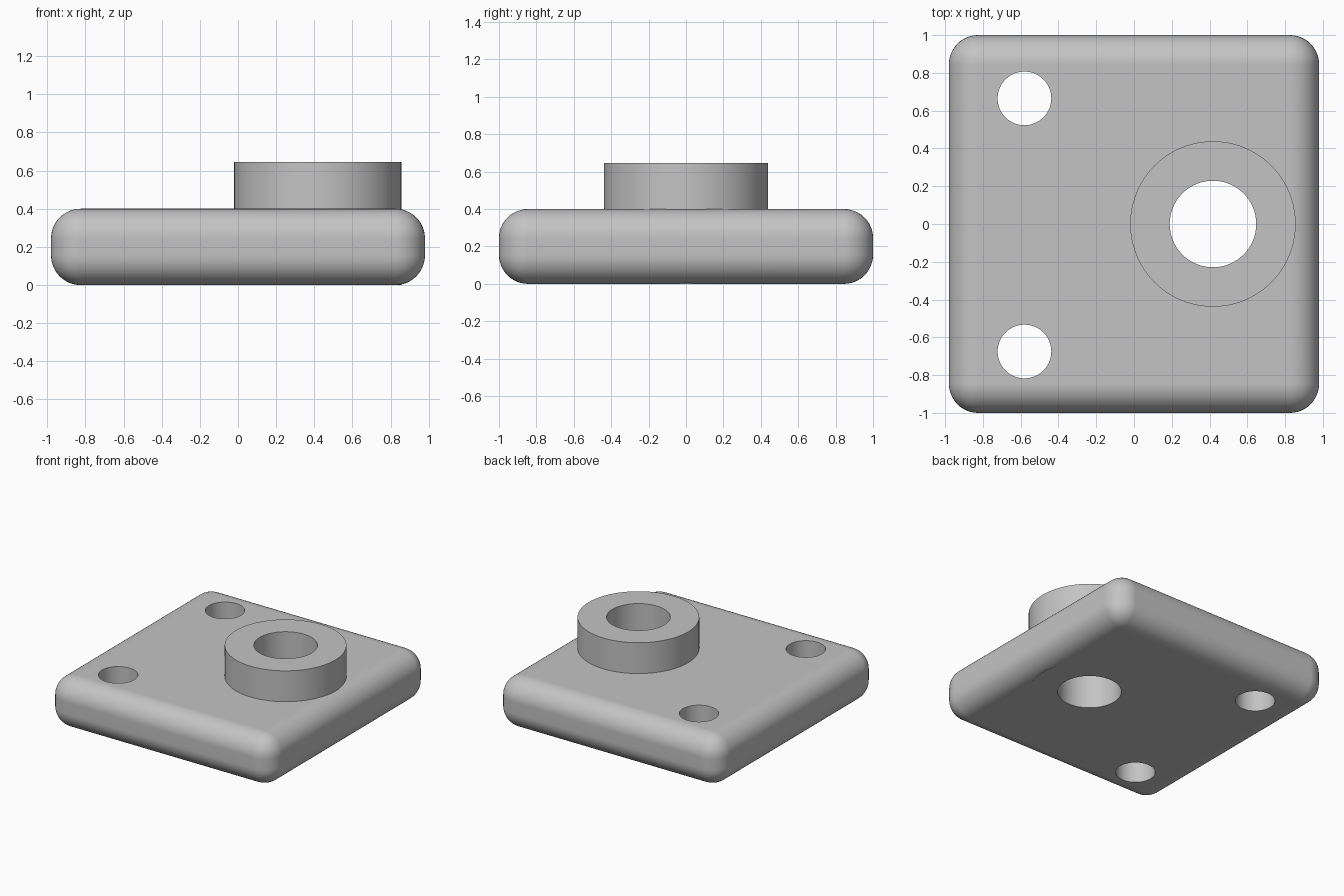
import bpy
import math

default = bpy.data.objects.get("Cube")
if default:
    bpy.data.objects.remove(default, do_unlink=True)

# Single plain grey finish
grey = bpy.data.materials.new("plain_grey")
grey.use_nodes = True
colour = (0.55, 0.55, 0.55, 1)
grey.diffuse_color = colour
grey.node_tree.nodes["Principled BSDF"].inputs["Base Color"].default_value = colour


def cylinder(name, x, y, radius, low, high):
    bpy.ops.mesh.primitive_cylinder_add(
        vertices=96, radius=radius, depth=high - low,
        location=(x, y, (low + high) / 2))
    obj = bpy.context.object
    obj.name = name
    obj.data.materials.append(grey)
    return obj


def combine(target, tool, operation):
    """Apply a boolean to the target and discard the tool."""
    mod = target.modifiers.new(operation.lower(), "BOOLEAN")
    mod.operation = operation
    mod.solver = "EXACT"
    mod.object = tool
    bpy.context.view_layer.objects.active = target
    bpy.ops.object.modifier_apply(modifier=mod.name)
    bpy.data.objects.remove(tool, do_unlink=True)


# Base plate with all edges rounded
bpy.ops.mesh.primitive_cube_add(size=1, location=(0, 0, 0.2))
plate = bpy.context.object
plate.name = "mounting_plate"
plate.dimensions = (1.96, 2, 0.4)
bpy.ops.object.transform_apply(location=False, rotation=False, scale=True)
plate.data.materials.append(grey)
rounding = plate.modifiers.new("rounded_edges", "BEVEL")
rounding.width = 0.155
rounding.segments = 12
bpy.ops.object.modifier_apply(modifier=rounding.name)

# Raised boss running through the full plate
boss_x = 0.418
combine(plate, cylinder("boss", boss_x, 0, 0.438, 0, 0.645), "UNION")

# Large bore and two screw holes
combine(plate, cylinder("bore", boss_x, 0, 0.229, -0.2, 0.9), "DIFFERENCE")
for y in (-0.675, 0.665):
    combine(plate, cylinder("screw_hole", -0.58, y, 0.142, -0.2, 0.9), "DIFFERENCE")

# Smooth curves, crisp rims, flat broad faces
bpy.ops.object.select_all(action="DESELECT")
plate.select_set(True)
bpy.context.view_layer.objects.active = plate
bpy.ops.object.shade_smooth_by_angle(angle=math.radians(30))
normals = plate.modifiers.new("flat_face_normals", "WEIGHTED_NORMAL")
normals.keep_sharp = True
